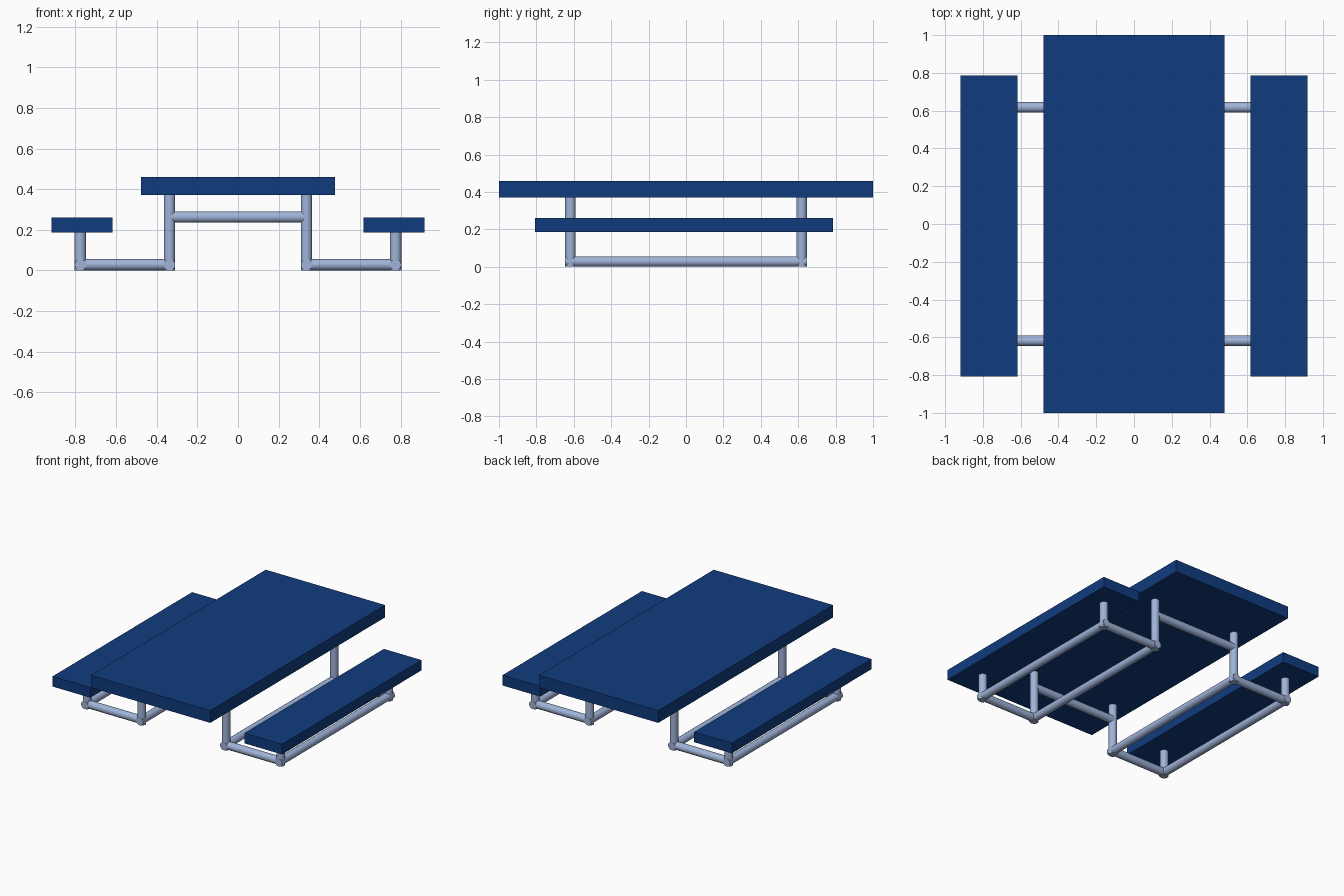
import bpy
import math
from mathutils import Vector

cube = bpy.data.objects.get("Cube")
if cube:
    bpy.data.objects.remove(cube, do_unlink=True)


def material(name, color):
    mat = bpy.data.materials.new(name)
    mat.use_nodes = True
    mat.diffuse_color = color
    mat.node_tree.nodes["Principled BSDF"].inputs["Base Color"].default_value = color
    return mat


BLUE = material("deep_blue", (0.005, 0.045, 0.21, 1))
STEEL = material("pale_blue_steel", (0.35, 0.45, 0.69, 1))

RADIUS = 0.028
LOW = RADIUS          # height of the ground rails
SEAT_BOTTOM, SEAT_TOP = 0.186, 0.26
TABLE_BOTTOM, TABLE_TOP = 0.37, 0.459
INNER, OUTER = 0.337, 0.776
END_Y = 0.618


def slab(name, low, high):
    low, high = Vector(low), Vector(high)
    bpy.ops.mesh.primitive_cube_add(size=1, location=(low + high) / 2)
    obj = bpy.context.object
    obj.name = name
    obj.scale = high - low
    bpy.ops.object.transform_apply(location=False, rotation=False, scale=True)
    obj.data.materials.append(BLUE)


def tube(name, start, end):
    start, end = Vector(start), Vector(end)
    axis = end - start
    bpy.ops.mesh.primitive_cylinder_add(
        vertices=24, radius=RADIUS, depth=axis.length, location=(start + end) / 2,
        rotation=axis.to_track_quat("Z", "Y").to_euler())
    obj = bpy.context.object
    obj.name = name
    obj.data.materials.append(STEEL)
    bpy.ops.object.shade_smooth_by_angle(angle=math.radians(40))


# Table top
slab("table_top", (-0.478, -1, TABLE_BOTTOM), (0.478, 1, TABLE_TOP))

# Seats and the tube frame under each of them
for side, s in (("left", 1), ("right", -1)):
    slab(side + "_seat", (min(s * 0.617, s * 0.919), -0.808, SEAT_BOTTOM),
         (max(s * 0.617, s * 0.919), 0.787, SEAT_TOP))
    for part, x in (("inner", INNER), ("outer", OUTER)):
        tube(f"{side}_{part}_long_rail",
             (s * x, -END_Y - RADIUS, LOW), (s * x, END_Y + RADIUS, LOW))
    for end, y in (("front", -END_Y), ("back", END_Y)):
        tube(f"{side}_{end}_table_leg", (s * INNER, y, 0), (s * INNER, y, TABLE_BOTTOM))
        tube(f"{side}_{end}_seat_leg", (s * OUTER, y, 0), (s * OUTER, y, SEAT_BOTTOM))
        tube(f"{side}_{end}_foot_rail", (s * INNER, y, LOW), (s * OUTER, y, LOW))

# Cross bars joining the table legs
for end, y in (("front", -END_Y), ("back", END_Y)):
    tube(end + "_cross_bar", (-INNER, y, 0.263), (INNER, y, 0.263))
